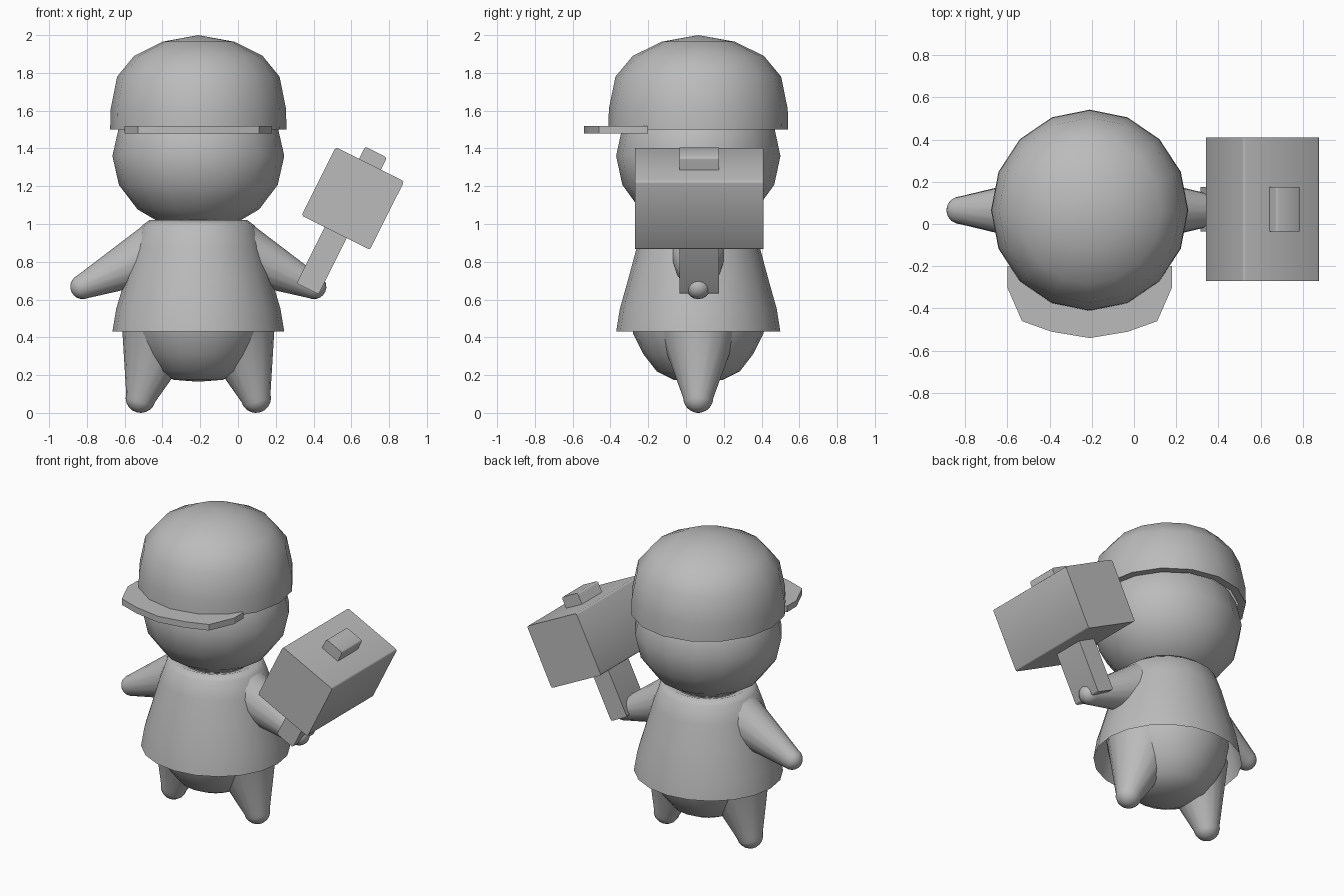
import bpy, bmesh, math
from mathutils import Vector, Matrix

cube = bpy.data.objects.get("Cube")
if cube:
    bpy.data.objects.remove(cube)

CX, CY = -0.21, 0.065

grey = bpy.data.materials.new("plain_grey")
grey.use_nodes = True
grey.diffuse_color = (0.5, 0.5, 0.5, 1)
grey.node_tree.nodes["Principled BSDF"].inputs["Base Color"].default_value = (0.5, 0.5, 0.5, 1)


def finish(name, bm, matrix=Matrix(), angle=40):
    bmesh.ops.recalc_face_normals(bm, faces=bm.faces)
    mesh = bpy.data.meshes.new(name)
    bm.to_mesh(mesh)
    bm.free()
    mesh.materials.append(grey)
    obj = bpy.data.objects.new(name, mesh)
    bpy.context.collection.objects.link(obj)
    obj.matrix_world = matrix
    bpy.ops.object.select_all(action='DESELECT')
    obj.select_set(True)
    bpy.context.view_layer.objects.active = obj
    bpy.ops.object.shade_smooth_by_angle(angle=math.radians(angle))
    return obj


def lathe(name, profile, matrix, segments=16, angle=50):
    """Spin (radius, height) points round the local z axis."""
    bm = bmesh.new()
    verts = [bm.verts.new((r, 0, z)) for r, z in profile]
    edges = [bm.edges.new(pair) for pair in zip(verts, verts[1:])]
    bmesh.ops.spin(bm, geom=verts + edges, axis=(0, 0, 1), cent=(0, 0, 0),
                   angle=math.tau, steps=segments)
    bmesh.ops.remove_doubles(bm, verts=bm.verts, dist=0.0005)
    return finish(name, bm, matrix, angle)


def limb(name, tip, root, tip_r, root_r):
    """Tapered limb with a round tip."""
    tip, root = Vector(tip), Vector(root)
    axis = root - tip
    arc = [(tip_r * math.sin(a), -tip_r * math.cos(a))
           for a in (i * math.pi / 10 for i in range(6))]
    turn = axis.to_track_quat('Z', 'Y').to_matrix().to_4x4()
    lathe(name, arc + [(root_r, axis.length), (0, axis.length)],
          Matrix.Translation(tip) @ turn)


def box(name, size, centre, matrix, bevel):
    bm = bmesh.new()
    bmesh.ops.create_cube(bm, size=1)
    bmesh.ops.scale(bm, vec=size, verts=bm.verts)
    bmesh.ops.translate(bm, vec=centre, verts=bm.verts)
    # Round only the long edges that run front to back
    long_edges = [e for e in bm.edges if abs(e.verts[0].co.y - e.verts[1].co.y) > 0.01]
    if bevel:
        bmesh.ops.bevel(bm, geom=long_edges, offset=bevel, segments=2,
                        profile=0.5, affect='EDGES')
    return finish(name, bm, matrix, 50)


middle = Matrix.Translation((CX, CY, 0))

# Head
bm = bmesh.new()
bmesh.ops.create_uvsphere(bm, u_segments=16, v_segments=8, radius=1)
finish("head", bm, Matrix.Translation((CX, CY, 1.36)) @ Matrix.Diagonal((0.455, 0.435, 0.40, 1)))

# Cap dome with a turned-in rim
lathe("cap", [(0.42, 1.5), (0.467, 1.5), (0.464, 1.61), (0.43, 1.78),
              (0.34, 1.89), (0.19, 1.965), (0, 2.0)],
      middle @ Matrix.Diagonal((1, 1.02, 1, 1)))

# Cap brim
half = [(0, -0.605), (0.18, -0.575), (0.32, -0.525), (0.39, -0.365), (0.39, -0.265), (0, -0.265)]
outline = half + [(-x, y) for x, y in reversed(half[1:-1])]
bm = bmesh.new()
face = bm.faces.new([bm.verts.new((x, y, 1.48)) for x, y in outline])
top = bmesh.ops.extrude_face_region(bm, geom=[face])["geom"]
bmesh.ops.translate(bm, vec=(0, 0, 0.04), verts=[v for v in top if isinstance(v, bmesh.types.BMVert)])
finish("cap_brim", bm, middle, 20)

# Sleeveless shirt, open at the hem
lathe("shirt", [(0.455, 0.43), (0.435, 0.55), (0.385, 0.72), (0.34, 0.88),
                (0.30, 0.99), (0.26, 1.02), (0.2, 1.0)],
      middle @ Matrix.Diagonal((1, 0.955, 1, 1)), 20, 60)

# Lower body
lathe("lower_body", [(0, 0.165), (0.13, 0.175), (0.22, 0.22), (0.29, 0.31),
                     (0.345, 0.42), (0.37, 0.55), (0.32, 0.75)], middle, 20, 60)

# Arms and legs
for side, s in (("left", 1), ("right", -1)):
    limb(side + "_arm", (CX + s * 0.612, CY, 0.668), (CX + s * 0.2, CY, 0.86), 0.066, 0.165)
    limb(side + "_leg", (CX + s * 0.305, CY, 0.08), (CX + s * 0.2, CY, 0.45), 0.08, 0.215)

# Mallet, leaning outward in the left hand
lean = Matrix.Translation((0.608, 0.07, 1.135)) @ Matrix.Rotation(math.radians(26.6), 4, 'Y')
box("mallet_head", (0.405, 0.68, 0.405), (0, 0, 0), lean, 0.012)
box("mallet_handle", (0.13, 0.21, 0.81), (0, 0, -0.13), lean, 0.012)
